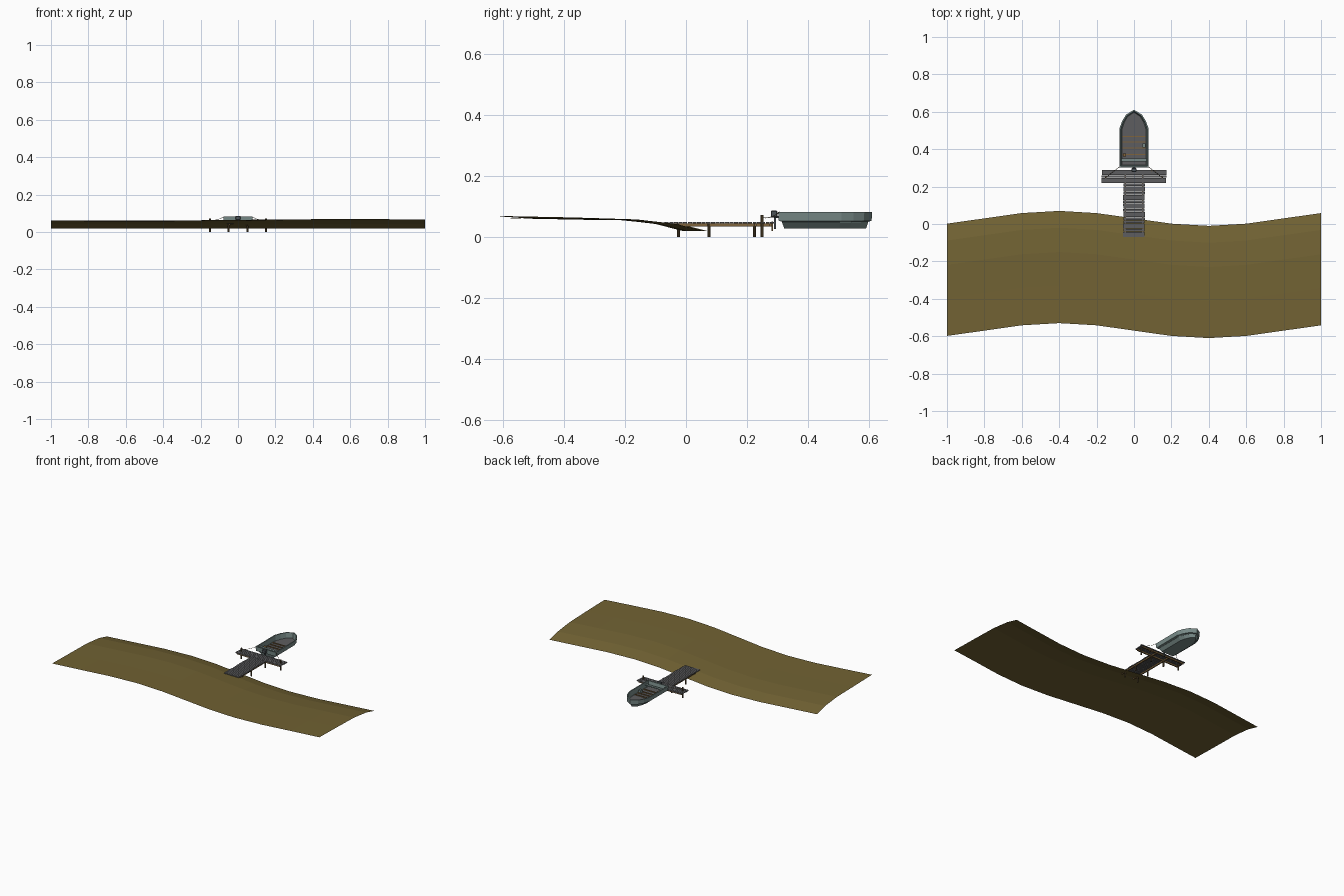
import bpy, bmesh, math, random
from mathutils import Vector

if "Cube" in bpy.data.objects:
    bpy.data.objects.remove(bpy.data.objects["Cube"])

random.seed(4)

def material(name, r, g, b):
    m = bpy.data.materials.new(name)
    m.diffuse_color = (r, g, b, 1)
    m.use_nodes = True
    m.node_tree.nodes["Principled BSDF"].inputs["Base Color"].default_value = m.diffuse_color
    return m

SAND = material("olive earth", 0.165, 0.122, 0.033)
PLANK = material("weathered grey", 0.11, 0.11, 0.115)
WOOD = material("brown timber", 0.21, 0.125, 0.045)
POST = material("dark timber", 0.10, 0.068, 0.03)
HULL = material("grey green paint", 0.19, 0.26, 0.25)
MOTOR = material("motor grey", 0.075, 0.09, 0.10)
ROPE = material("rope", 0.24, 0.20, 0.12)

def finish(name, bm, mats):
    me = bpy.data.meshes.new(name)
    bm.to_mesh(me)
    bm.free()
    for m in mats:
        me.materials.append(m)
    ob = bpy.data.objects.new(name, me)
    bpy.context.collection.objects.link(ob)
    return ob

def add_box(bm, x0, x1, y0, y1, z0, z1):
    vs = bmesh.ops.create_cube(bm, size=1)["verts"]
    for v in vs:
        v.co = Vector(((x0 + x1) / 2 + v.co.x * (x1 - x0),
                       (y0 + y1) / 2 + v.co.y * (y1 - y0),
                       (z0 + z1) / 2 + v.co.z * (z1 - z0)))

def boxes(name, mat, items):
    bm = bmesh.new()
    for it in items:
        add_box(bm, *it)
    return finish(name, bm, [mat])

def tube(name, mat, points, radius):
    cu = bpy.data.curves.new(name, 'CURVE')
    cu.dimensions = '3D'
    cu.bevel_depth = radius
    cu.bevel_resolution = 0
    sp = cu.splines.new('POLY')
    sp.points.add(len(points) - 1)
    for p, q in zip(sp.points, points):
        p.co = (*q, 1)
    cu.materials.append(mat)
    ob = bpy.data.objects.new(name, cu)
    bpy.context.collection.objects.link(ob)

# Shore: one profile swept along a wavy coastline
bm = bmesh.new()
rows = []
for i in range(11):
    x = -1 + 0.2 * i
    wave = 0.03 - 0.04 * math.sin(2 * math.pi * x / 1.6)
    bump = 0.004 * math.sin(2 * math.pi * x / 2.4)
    profile = [(-0.6, 0.065 + bump), (-0.4, 0.061 + bump), (-0.22, 0.057 + bump / 2),
               (-0.09, 0.043), (0, 0.02)]
    rows.append([bm.verts.new((x, y + wave, z)) for y, z in profile])
for a, b in zip(rows, rows[1:]):
    for j in range(4):
        bm.faces.new((a[j], b[j], b[j + 1], a[j + 1]))
finish("shore", bm, [SAND])

# Jetty deck: planks laid across, wider on the T head
walk, n = [], 19
pitch = 0.288 / n
for i in range(n):
    y = -0.07 + i * pitch
    j = random.uniform(-0.002, 0.002)
    walk.append((-0.057 + j, 0.057 + j, y, y + pitch - 0.0018, 0.044, 0.049))
boxes("walkway_planks", PLANK, walk)
head = []
for i in range(5):
    y = 0.219 + i * 0.0142
    j = random.uniform(-0.002, 0.002)
    head.append((-0.173 + j, 0.173 + j, y, y + 0.0125, 0.044, 0.049))
boxes("head_planks", PLANK, head)

# Beams under the deck
boxes("walkway_beams", WOOD, [(s * 0.048 - 0.004, s * 0.048 + 0.004, -0.06, 0.282, 0.035, 0.044)
                              for s in (-1, 1)])
boxes("head_beams", WOOD, [(-0.165, 0.165, y - 0.004, y + 0.004, 0.035, 0.044)
                           for y in (0.228, 0.278)])

# Round posts
bm = bmesh.new()
spots = [(0.05, -0.025, 0.044), (0.05, 0.075, 0.044), (0.05, 0.225, 0.044), (0.15, 0.25, 0.073)]
for x, y, top in spots:
    for s in (-1, 1):
        c = bmesh.ops.create_cone(bm, cap_ends=True, segments=8, radius1=0.005,
                                  radius2=0.005, depth=top)
        bmesh.ops.translate(bm, verts=c["verts"], vec=(s * x, y, top / 2))
finish("jetty_posts", bm, [POST])

# Ladder at the end of the head
boxes("ladder", WOOD, [(0.09 + d, 0.093 + d, 0.281, 0.286, 0.02, 0.052) for d in (0, 0.022)]
      + [(0.09, 0.115, 0.282, 0.285, z, z + 0.003) for z in (0.024, 0.034)])

# Boat hull: lofted outline with a stepped chine, open on top
half = [(0.078, 0.302), (0.078, 0.51), (0.064, 0.55), (0.042, 0.585)]
outline = half + [(0, 0.611)] + [(-x, y) for x, y in reversed(half)]

def ring(bm, sx, sy, z):
    return [bm.verts.new((x * sx, 0.455 + (y - 0.455) * sy, z)) for x, y in outline]

bm = bmesh.new()
levels = [(0.58, 0.87, 0.029), (0.86, 0.92, 0.051), (0.96, 0.985, 0.053),
          (1, 1, 0.083), (0.91, 0.95, 0.083), (0.84, 0.91, 0.048)]
rings = [ring(bm, *l) for l in levels]
for a, b in zip(rings, rings[1:]):
    for i in range(len(a)):
        k = (i + 1) % len(a)
        bm.faces.new((a[i], a[k], b[k], b[i]))
bm.faces.new(list(reversed(rings[0])))
floor = bm.faces.new(rings[-1])
floor.material_index = 1
bm.normal_update()
finish("boat_hull", bm, [HULL, PLANK])

# Boat fittings: ribs, stern seat, locker and bucket
boxes("boat_ribs", WOOD, [(-0.062, 0.062, y, y + 0.005, 0.048, 0.054)
                          for y in (0.37, 0.405, 0.435, 0.465)])
boxes("stern_seat", HULL, [(-0.068, 0.068, 0.334, 0.35, 0.066, 0.071)])
boxes("side_box", HULL, [(0.045, 0.061, 0.41, 0.43, 0.048, 0.066)])
boxes("small_crate", WOOD, [(-0.06, -0.042, 0.362, 0.378, 0.048, 0.064)])

# Outboard motor
motor = boxes("motor_cowl", MOTOR, [(-0.013, 0.013, 0.278, 0.3, 0.064, 0.087)])
bev = motor.modifiers.new("soft_edges", 'BEVEL')
bev.width, bev.segments = 0.003, 1
boxes("motor_leg", MOTOR, [(-0.003, 0.003, 0.289, 0.296, 0.026, 0.066),
                           (-0.007, 0.007, 0.292, 0.306, 0.063, 0.069)])

# Mooring ropes, sagging slightly
for s, side in ((-1, "left"), (1, "right")):
    a, b = Vector((s * 0.15, 0.25, 0.064)), Vector((s * 0.074, 0.308, 0.083))
    pts = []
    for i in range(7):
        t = i / 6
        pts.append(a.lerp(b, t) - Vector((0, 0, 0.03 * t * (1 - t))))
    tube(side + "_mooring_rope", ROPE, pts, 0.0012)
